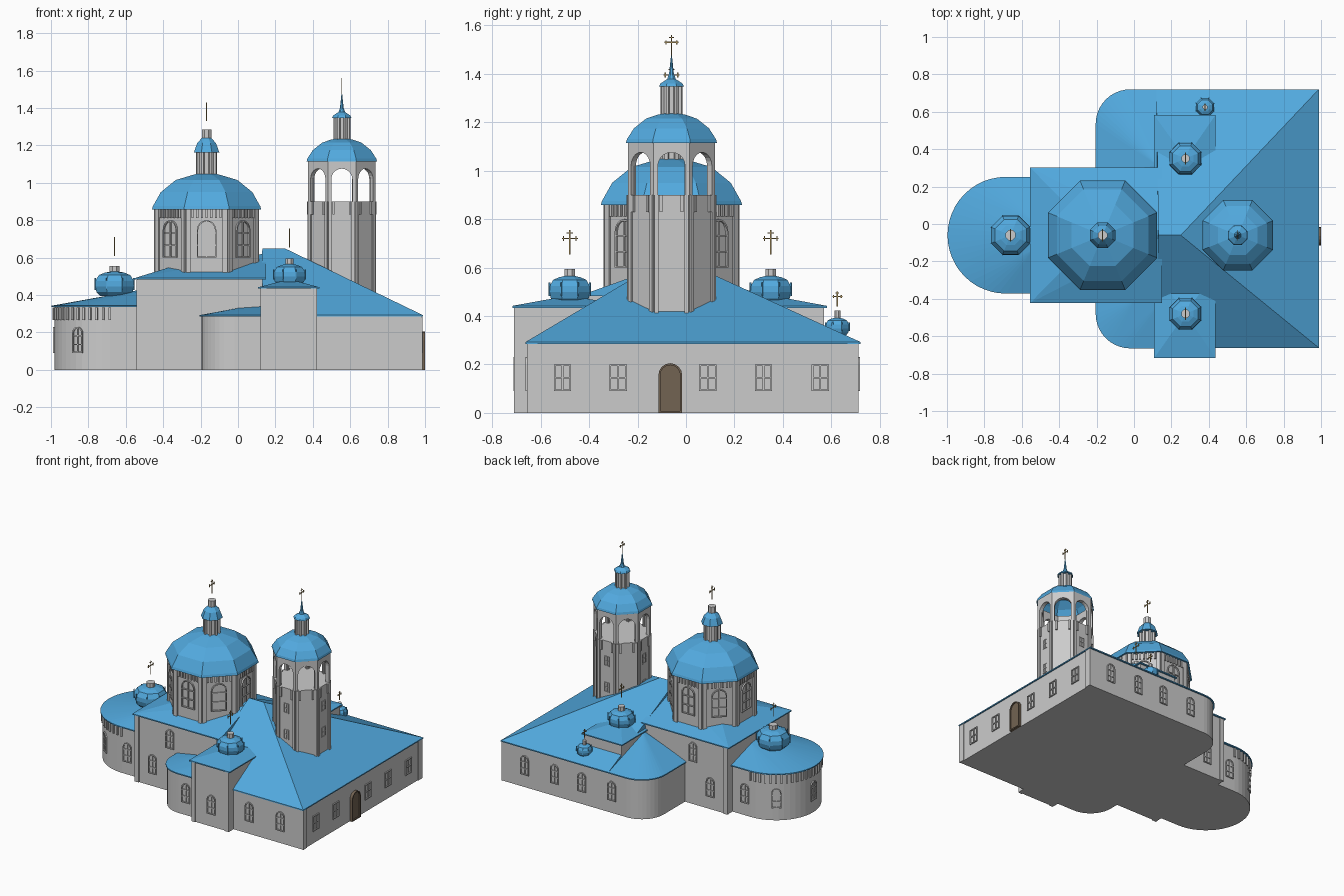
import bpy, bmesh
from math import sin, cos, tan, pi, radians
from mathutils import Matrix, Vector

if "Cube" in bpy.data.objects:
    bpy.data.objects.remove(bpy.data.objects["Cube"])

def material(name, rgb):
    m = bpy.data.materials.new(name)
    m.diffuse_color = (*rgb, 1)
    m.use_nodes = True
    m.node_tree.nodes["Principled BSDF"].inputs["Base Color"].default_value = m.diffuse_color
    return m

BLUE = material("blue_roof", (0.084, 0.40, 0.737))
GOLD = material("dull_gold", (0.42, 0.30, 0.12))
BROWN = material("brown_wood", (0.17, 0.125, 0.085))
YC = -0.06                      # long axis of the church
C8 = cos(pi / 8)

def finish(bm, name, mat=None):
    bmesh.ops.recalc_face_normals(bm, faces=bm.faces)
    me = bpy.data.meshes.new(name)
    bm.to_mesh(me)
    bm.free()
    ob = bpy.data.objects.new(name, me)
    bpy.context.collection.objects.link(ob)
    if mat:
        me.materials.append(mat)
    return ob

def frame(x, y, z, deg):
    """Local -Y points outward along the compass angle, Z is up."""
    return Matrix.Translation((x, y, z)) @ Matrix.Rotation(radians(deg + 90), 4, 'Z')

def around(cx, cy, z, r, deg):
    return frame(cx + r * cos(radians(deg)), cy + r * sin(radians(deg)), z, deg)

def box(bm, M, size, off=(0, 0, 0)):
    bmesh.ops.create_cube(bm, size=1, matrix=M @ Matrix.Translation(off) @ Matrix.Diagonal((*size, 1)))

def panel(bm, pts, depth, M):
    loops = [[bm.verts.new(M @ Vector((u, y, v))) for u, v in pts] for y in (0, -depth)]
    bridge(bm, loops)
    for l in loops:
        bm.faces.new(l)

def bridge(bm, loops, closed=False):
    n = len(loops[0])
    for a, b in zip(loops, loops[1:] + (loops[:1] if closed else [])):
        for i in range(n):
            bm.faces.new((a[i], a[(i + 1) % n], b[(i + 1) % n], b[i]))

def prism(name, pts, z0, z1, mat=None):
    bm = bmesh.new()
    loops = [[bm.verts.new((x, y, z)) for x, y in pts] for z in (z0, z1)]
    bridge(bm, loops)
    for l in loops:
        bm.faces.new(l)
    return finish(bm, name, mat)

def hull(name, eave, z, tops):
    bm = bmesh.new()
    for p in [(x, y, z + d) for x, y in eave for d in (-0.008, 0)] + tops:
        bm.verts.new(p)
    bmesh.ops.convex_hull(bm, input=bm.verts)
    return finish(bm, name, BLUE)

def lathe(name, cx, cy, profile, mat=None, cap=True):
    """Eight-sided turned part; profile radii measured to the flats."""
    bm = bmesh.new()
    loops = [[bm.verts.new((cx + r / C8 * cos((i + .5) * pi / 4), cy + r / C8 * sin((i + .5) * pi / 4), z))
              for i in range(8)] for r, z in profile]
    bridge(bm, loops)
    bm.faces.new(loops[-1])
    if cap:
        bm.faces.new(loops[0])
    return finish(bm, name, mat)

def rect(x0, x1, y0, y1):
    return [(x0, y0), (x1, y0), (x1, y1), (x0, y1)]

def arc(cx, cy, r, a0, a1, n):
    return [(cx + r * cos(radians(a0 + (a1 - a0) * i / n)), cy + r * sin(radians(a0 + (a1 - a0) * i / n)))
            for i in range(n + 1)]

def opening(w, h, arched, t=0):
    w, base, h = w - 2 * t, t, h - t
    top = arc(0, h - w / 2, w / 2, 0, 180, 8) if arched else [(w / 2, h), (-w / 2, h)]
    return [(-w / 2, base), (w / 2, base)] + top

def window(bm, M, w=0.066, h=0.14, arched=True, d=0.008, t=0.007):
    outer, inner = opening(w, h, arched), opening(w, h, arched, t)
    bridge(bm, [[bm.verts.new(M @ Vector((u, y, v))) for u, v in o]
                for o, y in ((outer, 0), (outer, -d), (inner, -d), (inner, 0))], True)
    box(bm, M, (t, d * .8, h - t), (0, -d * .4, h / 2))
    for k in ((.33, .66) if arched else (.5,)):
        box(bm, M, (w - t, d * .8, t), (0, -d * .4, h * k))

def cross(name, x, y, z, h=0.1):
    bm, M = bmesh.new(), Matrix.Translation((x, y, z))
    box(bm, M, (.004, .005, h), (0, 0, h / 2))
    box(bm, M, (.004, h * .66, .005), (0, 0, h * .65))
    for s in (-1, 1):
        box(bm, M, (.004, .005, h * .2), (0, s * h * .26, h * .65))
    box(bm, M, (.004, h * .25, .005), (0, 0, h * .88))
    finish(bm, name, GOLD)

# low main block with rounded west corners
def block(o):
    return [(.98 + o, -.655 - o), (.98 + o, .71 + o)] + arc(-.02, .535, .175 + o, 90, 180, 10) \
        + arc(-.02, -.48, .175 + o, 180, 270, 10)
prism("main_block", block(0), 0, .285)
hull("main_roof", rect(.12, .988, -.662, .72), .293, [(.13, YC, .65), (.25, YC, .65)])
hull("rounded_roof_back", arc(-.02, .535, .185, 90, 180, 10) + [(.15, .72), (.15, .28), (-.205, .28)], .293,
     [(.13, .31, .43), (.15, .28, .43)])
hull("rounded_roof_front", arc(-.02, -.48, .185, 180, 270, 10) + [(.15, -.665), (.15, -.4), (-.205, -.4)], .293,
     [(.0, -.41, .33), (.15, -.41, .34)])

# nave and apse
prism("nave_walls", rect(-.54, .13, -.41, .29), 0, .482)
hull("nave_roof", rect(-.555, .15, -.422, .302), .49, [(-.2, YC, .60), (.15, YC, .62)])
def apse(r):
    return [(-.53, YC + r)] + arc(-.685, YC, r, 90, 270, 24) + [(-.53, YC - r)]
prism("apse_walls", apse(.297), 0, .335)
hull("apse_roof", apse(.312), .343, [(-.54, YC, .425), (-.54, YC - .08, .415), (-.54, YC + .08, .415)])

# side dome pedestals: the front one reaches the ground
prism("front_projection", rect(.12, .423, -.705, -.3), 0, .435)
hull("front_projection_roof", rect(.108, .435, -.717, -.25), .442, [(.275, -.48, .485)])
prism("back_pedestal", rect(.12, .423, .17, .57), .25, .435)
hull("back_pedestal_roof", rect(.108, .435, .16, .582), .442, [(.275, .35, .485)])

# small ribbed domes, each with a neck and a floating cross
def small_dome(tag, x, y, z, r, h, neck=True):
    shape = [(.72, 0), (.92, .16), (1, .4), (.98, .62), (.8, .86), (.5, .96), (.25, 1)]
    lathe(tag + "_dome", x, y, [(r * a, z + h * b) for a, b in shape], BLUE)
    bm = bmesh.new()
    for i in range(8):
        box(bm, around(x, y, z + h * .5, r / C8 * .985, i * 45 + 22.5), (.005, .006, h * .5))
    finish(bm, tag + "_dome_ribs", BLUE)
    if neck:
        lathe(tag + "_dome_neck", x, y, [(r * .26, z + h * .9), (r * .26, z + h + .03)])
small_dome("apse", -.66, YC, .395, .105, .13)
cross("apse_cross", -.66, YC, .61)
for tag, y in (("front", -.48), ("back", .35)):
    small_dome(tag, .275, y, .455, .085, .11)
    cross(tag + "_cross", .275, y, .655)
small_dome("corner", .38, .625, .32, .049, .072)
cross("corner_cross", .38, .625, .44, .062)

# main drum, cupola and lantern
DX = -.168
lathe("drum_walls", DX, YC, [(.27, .45), (.27, .86)])
lathe("drum_dome", DX, YC, [(.292, .858), (.287, .875), (.245, .95), (.165, 1.015), (.075, 1.042), (.05, 1.048)], BLUE)
lathe("lantern_core", DX, YC, [(.042, 1.03), (.042, 1.165)])
lathe("lantern_cap", DX, YC, [(.068, 1.163), (.062, 1.18), (.05, 1.212), (.03, 1.235), (.024, 1.242)], BLUE)
lathe("lantern_neck", DX, YC, [(.025, 1.235), (.025, 1.285)])
cross("main_cross", DX, YC, 1.33)

# bell tower: shaft, open arcade, dome, lantern and spire
TX = .555
lathe("tower_shaft", TX, YC, [(.175, .28), (.175, .90)])
bm = bmesh.new()
hw = .18 * tan(pi / 8)
arch = [(-hw, 0), (-.056, 0)] + arc(0, .12, .056, 180, 0, 10) + [(.056, 0), (hw, 0), (hw, .225), (-hw, .225)]
for i in range(8):
    panel(bm, arch, -.028, around(TX, YC, .9, .18, i * 45))
finish(bm, "tower_arcade")
lathe("tower_dome", TX, YC, [(.188, 1.115), (.184, 1.13), (.155, 1.175), (.105, 1.215), (.055, 1.232), (.03, 1.236)],
      BLUE, cap=False)
lathe("tower_lantern_core", TX, YC, [(.034, 1.22), (.034, 1.35)])
lathe("tower_spire", TX, YC, [(.052, 1.347), (.046, 1.36), (.018, 1.378), (.01, 1.40), (.001, 1.485)], BLUE)
cross("tower_cross", TX, YC, 1.475, .085)

# lantern posts, corner pilasters and dentils
bm = bmesh.new()
for i in range(8):
    a, f = i * 45 + 22.5, i * 45
    box(bm, around(DX, YC, 1.1, .05, a), (.014, .014, .13))
    box(bm, around(TX, YC, 1.29, .041, a), (.012, .012, .12))
    for s in (-1, 1):
        box(bm, around(DX, YC, .66, .272, f), (.026, .016, .40), (s * .098, 0, 0))
        box(bm, around(TX, YC, .59, .177, f), (.018, .014, .62), (s * .062, 0, 0))
    for k in range(-3, 4):
        box(bm, around(DX, YC, .836, .272, f), (.012, .016, .05), (k * .025, 0, 0))
    for k in (-2.2, 2.2):
        box(bm, around(TX, YC, .865, .177, f), (.012, .018, .07), (k * .02, 0, 0))
for i in range(27):
    box(bm, around(-.685, YC, .3, .298, 90 + i * 180 / 26), (.013, .016, .066))
for y in (-.41, .29):
    box(bm, frame(-.525, y, .24, -90), (.035, .015, .48))
for y in (-.635, .69):
    box(bm, frame(.98, y, .142, 0), (.045, .012, .284))
for x in (.137, .406):
    box(bm, frame(x, -.705, .217, -90), (.03, .012, .434))
finish(bm, "pilasters_and_dentils")

# windows
bm = bmesh.new()
for x, y in ((-.64, YC - .297), (-.4, -.41), (.04, -.655), (.28, -.705), (.55, -.655), (.8, -.655)):
    window(bm, frame(x, y, .09, -90))
for x, y in ((-.64, YC + .297), (-.4, .29), (.1, .71), (.34, .71), (.56, .71), (.8, .71)):
    window(bm, frame(x, y, .09, 90))
for a in (125, 180, 235):
    window(bm, around(-.685, YC, .09, .297, a))
for y, a in ((-.41, -90), (.29, 90)):
    window(bm, frame(-.26, y, .31, a))
for y in (-.51, -.28, .09, .32, .555):
    window(bm, frame(.98, y, .09, 0), .072, .11, False)
for i in range(8):
    window(bm, around(DX, YC, .60, .27, i * 45), .104, .2, True, .01)
for a in (0, 90, 180, 270):
    for z in (.53, .72):
        window(bm, around(TX, YC, z, .175, a), .04, .07, False, .004, .004)
finish(bm, "windows")

# arched entrance door
bm = bmesh.new()
panel(bm, opening(.098, .205, True), .012, frame(.98, YC - .005, 0, 0))
finish(bm, "door", BROWN)
bm = bmesh.new()
M = frame(.98, YC - .005, 0, 0)
bridge(bm, [[bm.verts.new(M @ Vector((u, y, v))) for u, v in opening(.098, .205, True, t)]
            for t, y in ((0, 0), (0, -.02), (.008, -.02), (.008, 0))], True)
finish(bm, "door_frame", BROWN)
